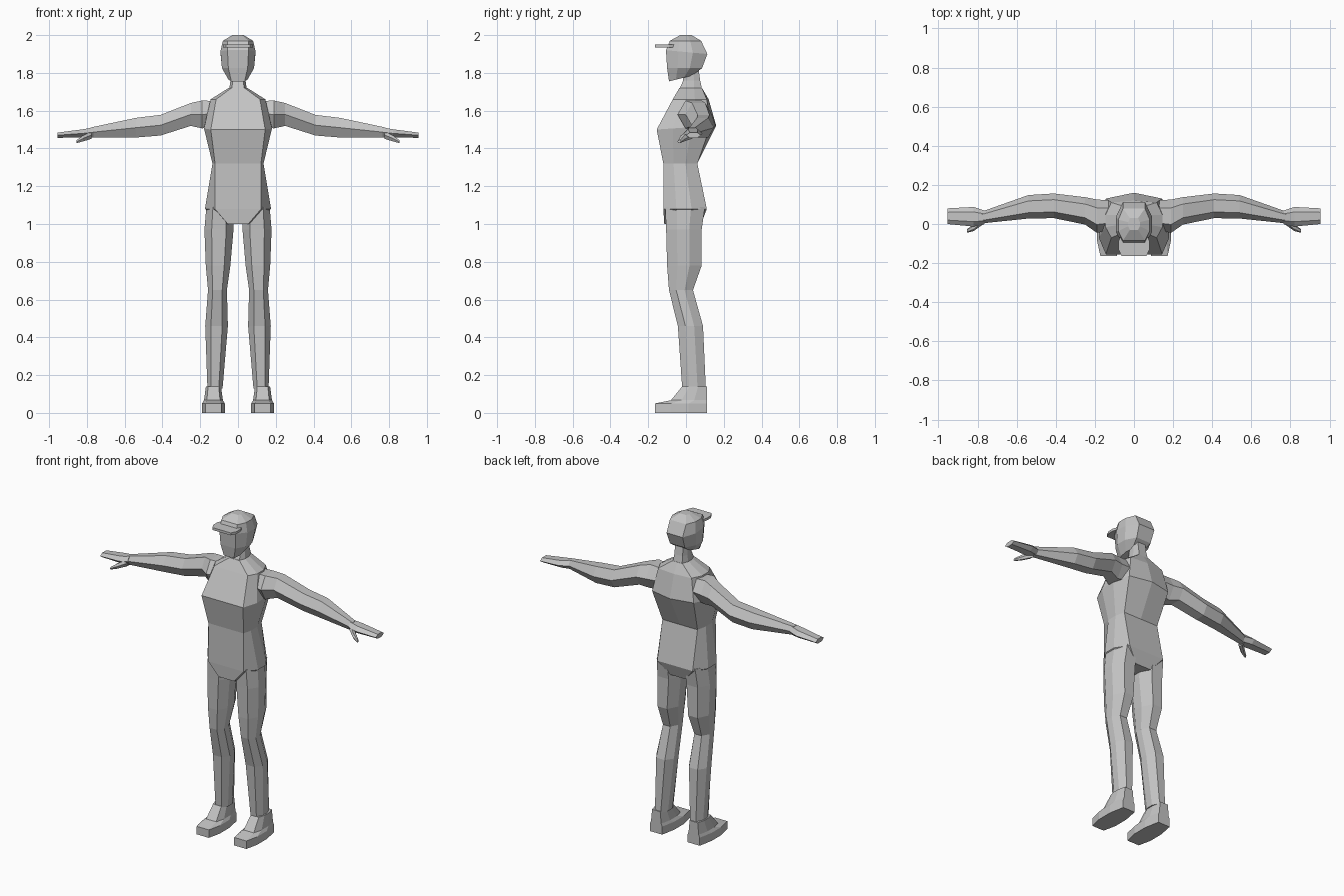
import bpy, bmesh
from math import cos, sin, tau

if "Cube" in bpy.data.objects:
    bpy.data.objects.remove(bpy.data.objects["Cube"], do_unlink=True)

grey_colour = (0.55, 0.55, 0.55, 1)
grey = bpy.data.materials.new("plain_grey")
grey.use_nodes = True
grey.diffuse_color = grey_colour
grey.node_tree.nodes["Principled BSDF"].inputs["Base Color"].default_value = grey_colour


def loft(name, rings, side=1):
    """Bridge equal-sized rings of points, cap both ends, optionally flip in x."""
    bm = bmesh.new()
    loops = [[bm.verts.new((x * side, y, z)) for x, y, z in ring] for ring in rings]
    for lower, upper in zip(loops, loops[1:]):
        for i in range(len(lower)):
            bm.faces.new((lower[i - 1], lower[i], upper[i], upper[i - 1]))
    bm.faces.new(loops[0])
    bm.faces.new(loops[-1])
    bmesh.ops.recalc_face_normals(bm, faces=bm.faces)
    mesh = bpy.data.meshes.new(name)
    bm.to_mesh(mesh)
    bm.free()
    mesh.materials.append(grey)
    bpy.context.collection.objects.link(bpy.data.objects.new(name, mesh))


def body_ring(z, half_width, front, back, flat=0.7, spine=0, tilt=0, centre=0):
    """Level faceted ring: flat front, upright sides, bevelled back with a spine."""
    half = [(flat, 0), (1, 0.3), (1, 0.65), (flat, 1)]
    mirrored = [(-across, depth) for across, depth in reversed(half)]
    ring = []
    for across, depth in half + [(0, 1)] + mirrored:
        y = front + depth * (back - front)
        if across == 0:
            y += spine
        ring.append((centre + across * half_width, y, z + depth * tilt))
    return ring


def limb_ring(x, y, z, radius, flatness=1):
    """Upright hexagon across an arm, hand or thumb."""
    angles = [tau * i / 6 for i in range(6)]
    return [(x, y + radius * cos(a), z + radius * flatness * sin(a)) for a in angles]


def leg_ring(z, half_width, front, back):
    """Ring of a leg that spreads slightly towards the ground."""
    return body_ring(z, half_width, front, back, flat=0.5, centre=0.125 - z / 40)


def foot_ring(z, half_width, toe, heel=0.11):
    return body_ring(z, half_width, toe, heel, centre=0.13)


# Torso from crotch to base of neck
loft("torso", [
    body_ring(z=1, half_width=0.06, front=-0.115, back=0.08, flat=0.9),
    body_ring(z=1.08, half_width=0.175, front=-0.12, back=0.11),
    body_ring(z=1.32, half_width=0.135, front=-0.12, back=0.06, flat=0.9),
    body_ring(z=1.5, half_width=0.18, front=-0.155, back=0.13, flat=0.8, spine=0.03, tilt=0.02),
    body_ring(z=1.66, half_width=0.145, front=-0.07, back=0.11, flat=0.8, spine=0.01),
    body_ring(z=1.72, half_width=0.05, front=-0.035, back=0.085),
])

# Neck leaning forward into the head
loft("neck", [
    body_ring(z=1.69, half_width=0.05, front=-0.045, back=0.09),
    body_ring(z=1.76, half_width=0.04, front=-0.015, back=0.075),
    body_ring(z=1.83, half_width=0.04, front=-0.02, back=0.065),
])

# Head from chin to crown
loft("head", [
    body_ring(z=1.755, half_width=0.05, front=-0.09, back=0.03, tilt=0.03),
    body_ring(z=1.825, half_width=0.085, front=-0.1, back=0.085, flat=0.6),
    body_ring(z=1.92, half_width=0.093, front=-0.106, back=0.113, flat=0.6, tilt=-0.02),
    body_ring(z=1.97, half_width=0.08, front=-0.085, back=0.08),
    body_ring(z=2, half_width=0.03, front=-0.03, back=0.03),
])

# Thin cap brim
loft("cap_brim", [
    body_ring(z=height, half_width=0.08, front=-0.163, back=-0.05, flat=0.8)
    for height in (1.935, 1.95)
])

# Limbs, built once for each side
for label, side in (("left", 1), ("right", -1)):
    loft(label + "_leg", [
        leg_ring(z=1.09, half_width=0.07, front=-0.11, back=0.1),
        leg_ring(z=0.97, half_width=0.077, front=-0.105, back=0.083),
        leg_ring(z=0.78, half_width=0.065, front=-0.1, back=0.083),
        leg_ring(z=0.65, half_width=0.05, front=-0.09, back=0.037),
        leg_ring(z=0.46, half_width=0.06, front=-0.043, back=0.09),
        leg_ring(z=0.13, half_width=0.04, front=-0.02, back=0.105),
    ], side)
    loft(label + "_foot", [
        foot_ring(z=0, half_width=0.06, toe=-0.163),
        foot_ring(z=0.05, half_width=0.06, toe=-0.163),
        foot_ring(z=0.067, half_width=0.05, toe=-0.08),
        foot_ring(z=0.14, half_width=0.04, toe=-0.02),
    ], side)
    loft(label + "_arm", [
        limb_ring(x=0.1, y=0.045, z=1.585, radius=0.075),
        limb_ring(x=0.19, y=0.04, z=1.58, radius=0.085),
        limb_ring(x=0.25, y=0.067, z=1.58, radius=0.07),
        limb_ring(x=0.41, y=0.093, z=1.523, radius=0.063),
        limb_ring(x=0.54, y=0.088, z=1.51, radius=0.06),
        limb_ring(x=0.78, y=0.033, z=1.485, radius=0.03),
    ], side)
    loft(label + "_hand", [
        limb_ring(x=0.765, y=0.034, z=1.486, radius=0.035, flatness=0.85),
        limb_ring(x=0.82, y=0.037, z=1.48, radius=0.05, flatness=0.5),
        limb_ring(x=0.955, y=0.04, z=1.47, radius=0.04, flatness=0.4),
    ], side)
    loft(label + "_thumb", [
        limb_ring(x=0.775, y=0.02, z=1.472, radius=0.024),
        limb_ring(x=0.82, y=-0.018, z=1.453, radius=0.018),
        limb_ring(x=0.855, y=-0.036, z=1.436, radius=0.009),
    ], side)
